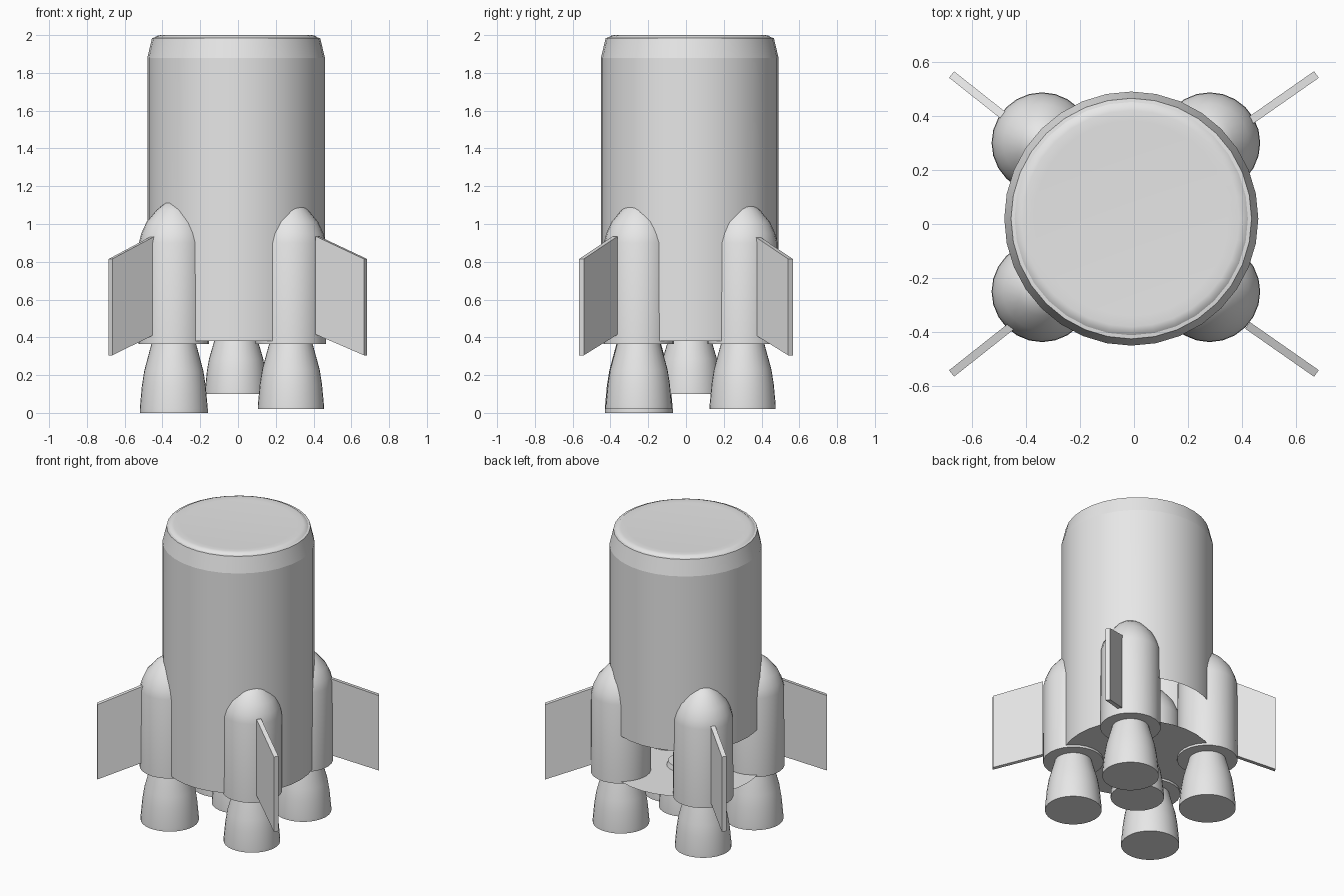
import bpy, bmesh, math
from mathutils import Vector

cube = bpy.data.objects.get("Cube")
if cube:
    bpy.data.objects.remove(cube)

grey = bpy.data.materials.new("light_grey")
grey.use_nodes = True
grey.diffuse_color = (0.8, 0.8, 0.8, 1)
grey.node_tree.nodes["Principled BSDF"].inputs["Base Color"].default_value = (0.8, 0.8, 0.8, 1)


def finish(name, bm, angle=30):
    """Turn a bmesh into an object, smooth with edges sharp above the angle."""
    for f in bm.faces:
        f.smooth = True
    for e in bm.edges:
        if len(e.link_faces) == 2 and e.calc_face_angle() > math.radians(angle):
            e.smooth = False
    mesh = bpy.data.meshes.new(name)
    bm.to_mesh(mesh)
    bm.free()
    mesh.materials.append(grey)
    obj = bpy.data.objects.new(name, mesh)
    bpy.context.collection.objects.link(obj)
    return obj


def lathe(profile, centre, sides=32):
    """Spin (radius, height) points around a vertical axis."""
    bm = bmesh.new()
    verts = [bm.verts.new((r, 0, z)) for r, z in profile]
    edges = [bm.edges.new(pair) for pair in zip(verts, verts[1:])]
    bmesh.ops.spin(bm, geom=verts + edges, cent=(0, 0, 0), axis=(0, 0, 1),
                   angle=math.tau, steps=sides, use_duplicate=False)
    bmesh.ops.remove_doubles(bm, verts=bm.verts, dist=0.0005)
    bmesh.ops.recalc_face_normals(bm, faces=bm.faces)
    bmesh.ops.translate(bm, verts=bm.verts, vec=(*centre, 0))
    return bm


HULL = (-0.01, 0.02)
BASE_Z, OPENING_Z = 0.38, 0.69

# Hollow hull, with the lower wall left open on the back right half
bm = lathe([(0, BASE_Z), (0.47, BASE_Z), (0.47, OPENING_Z), (0.47, 1.88),
            (0.445, 1.985), (0.43, 1.987)], HULL)
opening = []
for f in bm.faces:
    c = f.calc_center_median() - Vector((*HULL, 0))
    turn = math.degrees(math.atan2(c.y, c.x)) % 360
    if BASE_Z + 0.01 < c.z < OPENING_Z and 45 < turn < 225:
        opening.append(f)
bmesh.ops.delete(bm, geom=opening, context='FACES')
finish("hull", bm, 12)

# Slightly raised lid
finish("top_lid", lathe([(0.435, 1.984), (0.42, 1.996), (0.40, 2.0), (0.36, 1.998),
                         (0, 1.996)], HULL), 40)


def nozzle(name, centre, bottom, top, r):
    """Bell nozzle with a closed mouth."""
    shape = [(1, 0), (1, 0.06), (0.94, 0.38), (0.87, 0.6), (0.65, 1)]
    pts = [(r * a, bottom + (top - bottom) * t) for a, t in shape]
    finish(name, lathe([(0, bottom)] + pts + [(0, top)], centre))


nozzle("centre_nozzle", HULL, 0.10, 0.41, 0.165)

# Four boosters, each with a nozzle and a swept fin
dome = [(0.185, 0.9), (0.172, 0.95), (0.145, 1.01), (0.09, 1.075), (0.045, 1.11), (0, 1.12)]
for side, sx in (("left", 1), ("right", -1)):
    for end, sy in (("front", -1), ("back", 1)):
        place = end + "_" + side
        centre = (-0.03 + 0.31 * sx, 0.025 + 0.275 * sy)
        finish(place + "_booster",
               lathe([(0, 0.365), (0.187, 0.365)] + dome, centre, 24), 32)
        lowest = sx < 0 and sy < 0
        nozzle(place + "_nozzle", centre, 0.0 if lowest else 0.02, 0.37,
               0.18 if lowest else 0.175)

        # Fin outline extruded to its thickness
        root = Vector((0.42 if sx > 0 else -0.45, 0.375 * sy, 0))
        tip = Vector((0.675 * sx, 0.553 * sy, 0))
        along = (tip - root).normalized()
        across = Vector((-along.y, along.x, 0)) * 0.015
        bm = bmesh.new()
        outline = [(root, 0.415), (tip, 0.305), (tip, 0.815), (root, 0.935)]
        face = bm.faces.new([bm.verts.new(p + Vector((0, 0, z)) - across) for p, z in outline])
        out = bmesh.ops.extrude_face_region(bm, geom=[face])
        moved = [v for v in out["geom"] if isinstance(v, bmesh.types.BMVert)]
        bmesh.ops.translate(bm, verts=moved, vec=across * 2)
        bmesh.ops.recalc_face_normals(bm, faces=bm.faces)
        finish(place + "_fin", bm)
